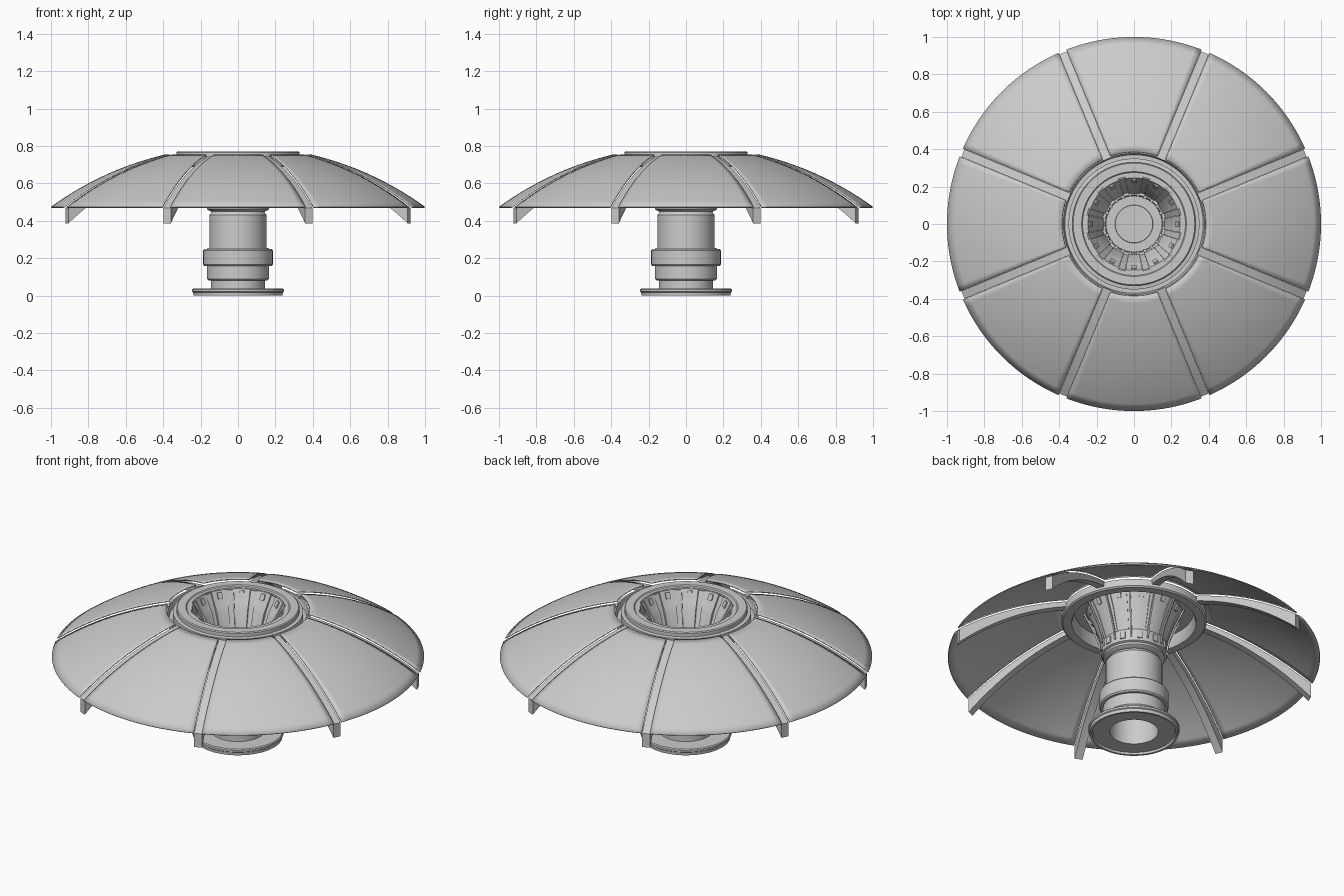
import bpy, bmesh
from math import sin, cos, pi, asin, sqrt, radians
from mathutils import Matrix

if "Cube" in bpy.data.objects:
    bpy.data.objects.remove(bpy.data.objects["Cube"])


def finish(name, bm):
    bmesh.ops.recalc_face_normals(bm, faces=bm.faces)
    me = bpy.data.meshes.new(name)
    bm.to_mesh(me)
    bm.free()
    ob = bpy.data.objects.new(name, me)
    bpy.context.collection.objects.link(ob)
    return ob


def lathe(name, profile, n=96):
    """Spin a closed (r, z) outline fully around z."""
    bm = bmesh.new()
    rings = [[bm.verts.new((r * cos(2 * pi * i / n), r * sin(2 * pi * i / n), z))
              for r, z in profile] for i in range(n)]
    m = len(profile)
    for i in range(n):
        a, b = rings[i], rings[(i + 1) % n]
        for j in range(m):
            k = (j + 1) % m
            bm.faces.new((a[j], b[j], b[k], a[k]))
    return finish(name, bm)


def sectors(name, profile, count, span, offset=0, steps=4):
    """Repeat a closed (r, z) outline swept over a short angle."""
    bm = bmesh.new()
    m = len(profile)
    for c in range(count):
        mid = radians(offset) + 2 * pi * c / count
        angs = [mid + radians(span) * (s / steps - 0.5) for s in range(steps + 1)]
        rings = [[bm.verts.new((r * cos(t), r * sin(t), z)) for r, z in profile] for t in angs]
        for a, b in zip(rings, rings[1:]):
            for j in range(m):
                k = (j + 1) % m
                bm.faces.new((a[j], b[j], b[k], a[k]))
        bm.faces.new(rings[0])
        bm.faces.new(rings[-1])
    return finish(name, bm)


def slabs(name, top, bottom, width, count, offset=0):
    """Repeat a radial bar: matching top and bottom (r, z) lines, given width."""
    bm = bmesh.new()
    for c in range(count):
        rot = Matrix.Rotation(radians(offset) + 2 * pi * c / count, 3, 'Z')
        rows = []
        for (r1, z1), (r2, z2) in zip(top, bottom):
            pts = [(r1, -width / 2, z1), (r1, width / 2, z1), (r2, width / 2, z2), (r2, -width / 2, z2)]
            row = [bm.verts.new(p) for p in pts]
            for v in row:
                v.co = rot @ v.co
            rows.append(row)
        for a, b in zip(rows, rows[1:]):
            for j in range(4):
                k = (j + 1) % 4
                bm.faces.new((a[j], b[j], b[k], a[k]))
        bm.faces.new(rows[0])
        bm.faces.new(rows[-1])
    return finish(name, bm)


def dome_z(r):
    return sqrt(1.70 ** 2 - r * r) - 0.90


# dish panels: eight sphere patches separated by parallel-sided slots
bm = bmesh.new()
NR, NA = 16, 20
for p in range(8):
    mid = p * pi / 4
    grid = []
    for i in range(NR + 1):
        r = 0.385 + 0.615 * i / NR
        half = pi / 8 - asin(0.023 / r)
        grid.append([bm.verts.new((r * cos(mid + half * t), r * sin(mid + half * t), dome_z(r)))
                     for t in [2 * j / NA - 1 for j in range(NA + 1)]])
    for i in range(NR):
        for j in range(NA):
            bm.faces.new((grid[i][j], grid[i + 1][j], grid[i + 1][j + 1], grid[i][j + 1]))
panels = finish("dish_panels", bm)
mod = panels.modifiers.new("thickness", 'SOLIDIFY')
mod.thickness = 0.006
mod.offset = -1

# ribs sitting in the slots, deepening toward the rim
rs = [0.375 + 0.615 * i / 18 for i in range(19)]
rib_top = [(r, dome_z(r) - 0.014) for r in rs]
rib_bottom = [(r, dome_z(r) - 0.045 - 0.05 * ((r - 0.375) / 0.615) ** 2) for r in rs]
slabs("ribs", rib_top, rib_bottom, 0.044, 8, 22.5)

# central ring with raised top plate and outer gutter
lathe("centre_ring", [(0.255, 0.764), (0.275, 0.764), (0.28, 0.77), (0.325, 0.77), (0.33, 0.765),
                      (0.33, 0.745), (0.35, 0.742), (0.35, 0.705), (0.37, 0.705), (0.378, 0.735),
                      (0.39, 0.735), (0.39, 0.695), (0.382, 0.688), (0.335, 0.688), (0.328, 0.70),
                      (0.32, 0.755), (0.255, 0.755)])

# funnel petals in two tiers, with narrow set-back strips between
petal = [(0.162, 0.55), (0.195, 0.665), (0.207, 0.685), (0.247, 0.762),
         (0.257, 0.762), (0.217, 0.682), (0.172, 0.55)]
sectors("funnel_petals", petal, 12, 21, 0)
strip = [(0.168, 0.55), (0.213, 0.68), (0.25, 0.755), (0.257, 0.755), (0.219, 0.68), (0.174, 0.55)]
sectors("funnel_strips", strip, 12, 8.4, 15, 2)

# small square studs on the petals and pads on the collar
slabs("petal_studs", [(0.218, 0.724), (0.234, 0.756)], [(0.240, 0.715), (0.256, 0.747)], 0.026, 12)
slabs("collar_pads", [(0.160, 0.535), (0.160, 0.495)], [(0.182, 0.535), (0.182, 0.495)], 0.03, 12)

# thin curved struts behind the funnel
outer = [(0.183, 0.50), (0.192, 0.56), (0.212, 0.62), (0.243, 0.69), (0.275, 0.758)]
slabs("funnel_struts", [(r - 0.008, z + 0.003) for r, z in outer], outer, 0.008, 12, 15)

# hollow column with stepped collars, foot flange and flared top
lathe("column", [
    (0.13, 0.012), (0.222, 0.012), (0.226, 0.0), (0.238, 0.0), (0.24, 0.018), (0.245, 0.022),
    (0.245, 0.033), (0.24, 0.038), (0.145, 0.038), (0.145, 0.082), (0.158, 0.082), (0.166, 0.09),
    (0.166, 0.158), (0.18, 0.158), (0.186, 0.166), (0.186, 0.242), (0.18, 0.25), (0.166, 0.25),
    (0.163, 0.256), (0.152, 0.256), (0.152, 0.432), (0.145, 0.44), (0.14, 0.45), (0.15, 0.452),
    (0.165, 0.462), (0.165, 0.475), (0.176, 0.48), (0.176, 0.545), (0.17, 0.555), (0.155, 0.555),
    (0.15, 0.52), (0.13, 0.52)])

# floor plate and raised disc inside the column top
lathe("funnel_floor", [(0.0005, 0.515), (0.15, 0.515), (0.15, 0.53), (0.102, 0.53),
                       (0.10, 0.537), (0.0005, 0.537)])

# small teeth around the floor
slabs("floor_teeth", [(0.146, 0.565), (0.146, 0.53)], [(0.165, 0.565), (0.160, 0.53)], 0.014, 24, 7.5)

# smooth curves, keep hard edges
bpy.ops.object.select_all(action='SELECT')
bpy.context.view_layer.objects.active = panels
bpy.ops.object.shade_smooth_by_angle(angle=radians(25))
